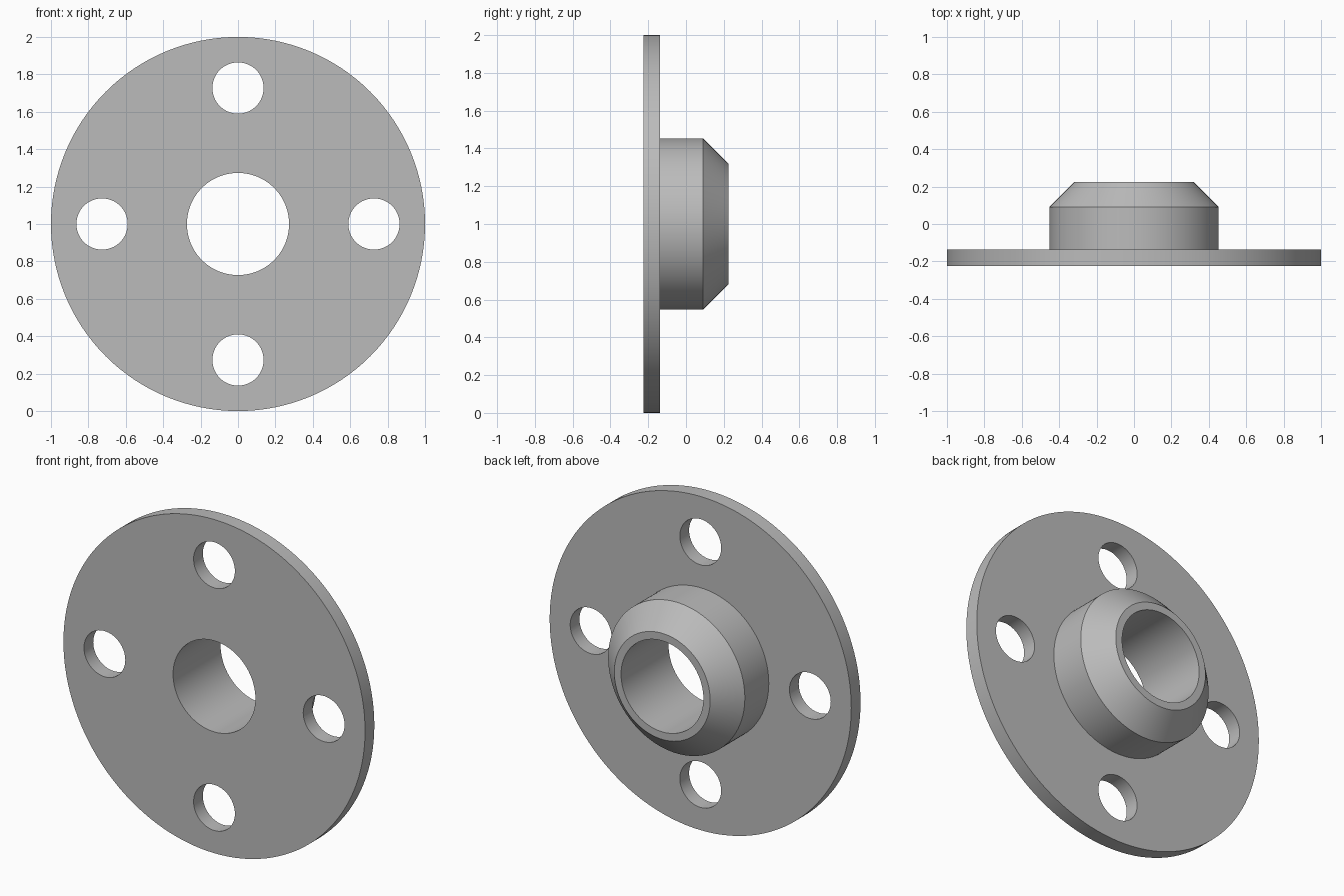
import bpy, bmesh, math
from mathutils import Matrix, Vector

if "Cube" in bpy.data.objects:
    bpy.data.objects.remove(bpy.data.objects["Cube"], do_unlink=True)

SEGMENTS = 128
CENTRE = Vector((0, 0, 1))
BACK, FRONT = 0.225, -0.225
PLATE_BACK, HUB_SHOULDER = -0.137, 0.09
BORE, HUB, HUB_TIP, RIM = 0.273, 0.453, 0.318, 1.0
BOLT_CIRCLE, BOLT_HOLE = 0.727, 0.137

steel = bpy.data.materials.new("grey steel")
steel.use_nodes = True
grey = (0.5, 0.5, 0.5, 1)
steel.diffuse_color = grey
steel.node_tree.nodes["Principled BSDF"].inputs["Base Color"].default_value = grey


def new_object(name, bm):
    bmesh.ops.recalc_face_normals(bm, faces=bm.faces)
    mesh = bpy.data.meshes.new(name)
    bm.to_mesh(mesh)
    bm.free()
    mesh.materials.append(steel)
    obj = bpy.data.objects.new(name, mesh)
    bpy.context.collection.objects.link(obj)
    return obj


def lathe(name, profile):
    """Turn a closed (radius, y) profile around the y axis."""
    bm = bmesh.new()
    verts = [bm.verts.new((r, y, CENTRE.z)) for r, y in profile]
    edges = [bm.edges.new((a, b)) for a, b in zip(verts, verts[1:] + verts[:1])]
    bmesh.ops.spin(bm, geom=verts + edges, cent=CENTRE, axis=(0, 1, 0),
                   angle=math.tau, steps=SEGMENTS, use_merge=True)
    bmesh.ops.remove_doubles(bm, verts=bm.verts, dist=0.0001)
    return new_object(name, bm)


# Plate, hub and bore in one turned section
flange = lathe("weld_neck_flange", [
    (BORE, FRONT), (RIM, FRONT), (RIM, PLATE_BACK), (HUB, PLATE_BACK),
    (HUB, HUB_SHOULDER), (HUB_TIP, BACK), (BORE, BACK)])

# Four bolt holes on a circle
bm = bmesh.new()
for i in range(4):
    a = i * math.pi / 2
    place = (Matrix.Translation(CENTRE) @ Matrix.Rotation(a, 4, "Y")
             @ Matrix.Translation((BOLT_CIRCLE, -0.18, 0))
             @ Matrix.Rotation(math.pi / 2, 4, "X"))
    bmesh.ops.create_cone(bm, cap_ends=True, segments=64, radius1=BOLT_HOLE,
                          radius2=BOLT_HOLE, depth=0.3, matrix=place)
cutter = new_object("bolt_hole_cutter", bm)

cut = flange.modifiers.new("bolt holes", "BOOLEAN")
cut.operation = "DIFFERENCE"
cut.solver = "EXACT"
cut.object = cutter

# Apply the cut, then smooth the round walls and keep the rims sharp
bpy.ops.object.select_all(action="DESELECT")
flange.select_set(True)
bpy.context.view_layer.objects.active = flange
bpy.ops.object.modifier_apply(modifier=cut.name)
bpy.data.objects.remove(cutter, do_unlink=True)
bpy.ops.object.shade_smooth_by_angle(angle=math.radians(30))
